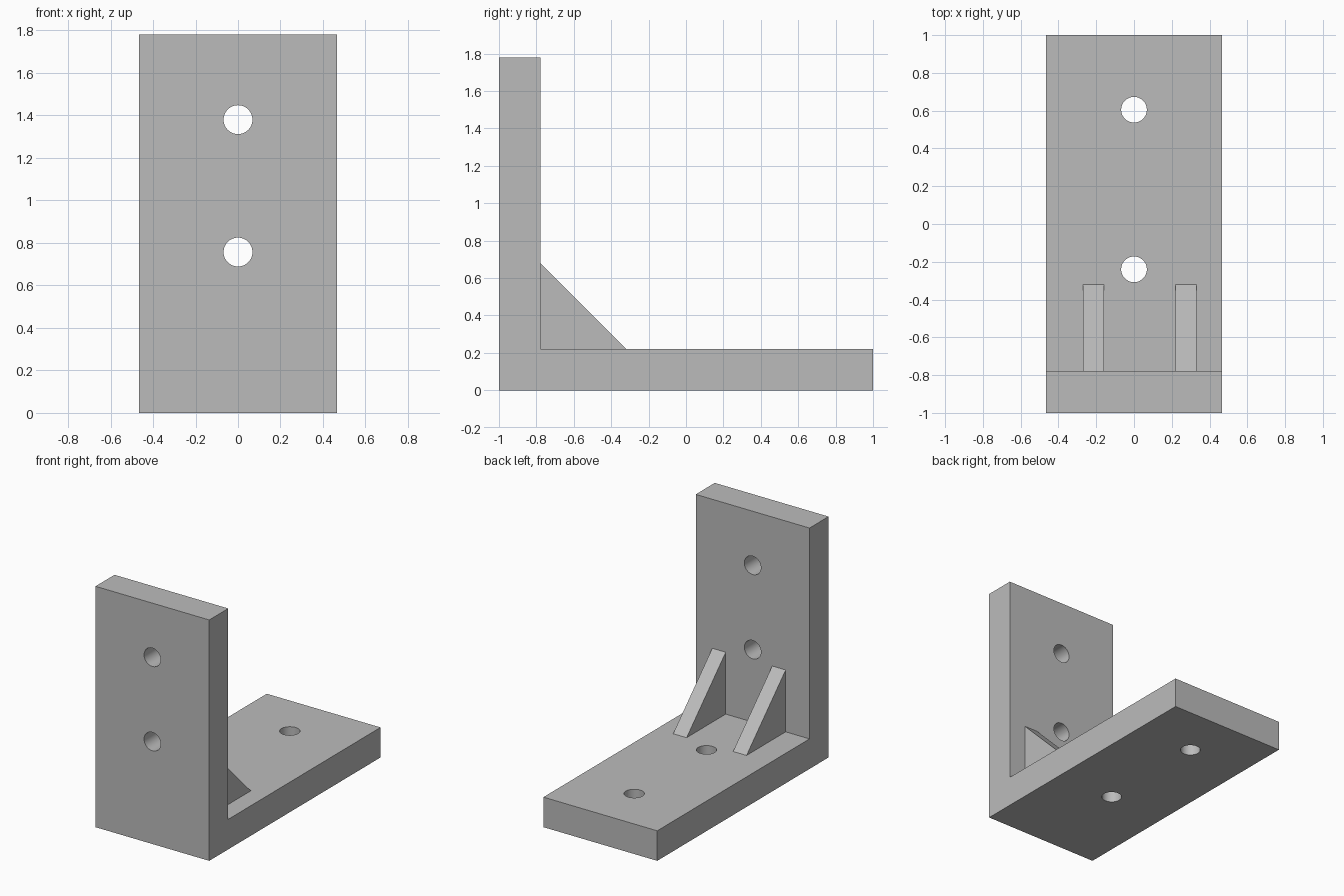
import bpy
import bmesh
from math import pi, radians
from mathutils import Vector

cube = bpy.data.objects.get("Cube")
if cube:
    bpy.data.objects.remove(cube, do_unlink=True)

HALF_W = 0.465
THICK = 0.222
HEIGHT = 1.78
INNER = THICK - 1      # y of the upright's inner face
RIB = 0.457            # leg length of the ribs
HOLE_R = 0.068

grey = bpy.data.materials.new("plain_grey")
grey.use_nodes = True
colour = (0.5, 0.5, 0.5, 1)
grey.diffuse_color = colour
grey.node_tree.nodes["Principled BSDF"].inputs["Base Color"].default_value = colour


def extrude_profile(name, points, x0, x1):
    """Extrude a closed (y, z) outline from x0 to x1."""
    bm = bmesh.new()
    face = bm.faces.new([bm.verts.new((x0, y, z)) for y, z in points])
    side = bmesh.ops.extrude_face_region(bm, geom=[face])["geom"]
    moved = [v for v in side if isinstance(v, bmesh.types.BMVert)]
    bmesh.ops.translate(bm, vec=Vector((x1 - x0, 0, 0)), verts=moved)
    bmesh.ops.recalc_face_normals(bm, faces=bm.faces[:])
    mesh = bpy.data.meshes.new(name)
    bm.to_mesh(mesh)
    bm.free()
    mesh.materials.append(grey)
    obj = bpy.data.objects.new(name, mesh)
    bpy.context.collection.objects.link(obj)
    return obj


def drill(target, location, rotation):
    """Cut a round through hole."""
    bpy.ops.mesh.primitive_cylinder_add(vertices=48, radius=HOLE_R, depth=THICK * 2,
                                        location=location, rotation=rotation)
    cutter = bpy.context.object
    cutter.name = "hole_cutter"
    cutter.hide_render = True
    cutter.data.materials.append(grey)
    mod = target.modifiers.new("hole", 'BOOLEAN')
    mod.operation = 'DIFFERENCE'
    mod.solver = 'EXACT'
    mod.object = cutter
    bpy.context.view_layer.objects.active = target
    bpy.ops.object.modifier_apply(modifier=mod.name)
    bpy.data.objects.remove(cutter, do_unlink=True)


# L-shaped body: upright plate and base plate in one piece
bracket = extrude_profile("angle_bracket", [
    (-1, 0), (1, 0), (1, THICK), (INNER, THICK), (INNER, HEIGHT), (-1, HEIGHT)],
    -HALF_W, HALF_W)

# Bolt holes through the upright and the base
for z in (0.757, 1.38):
    drill(bracket, (0, -1 + THICK / 2, z), (pi / 2, 0, 0))
for y in (-0.24, 0.605):
    drill(bracket, (0, y, THICK / 2), (0, 0, 0))

# Smooth bores, sharp plate edges
bpy.ops.object.select_all(action='DESELECT')
bracket.select_set(True)
bpy.context.view_layer.objects.active = bracket
bpy.ops.object.shade_smooth_by_angle(angle=radians(30))

# Triangular ribs in the inner corner
triangle = [(INNER, THICK), (INNER + RIB, THICK), (INNER, THICK + RIB)]
for name, x0 in (("right_rib", -0.27), ("left_rib", 0.22)):
    extrude_profile(name, triangle, x0, x0 + 0.11)
